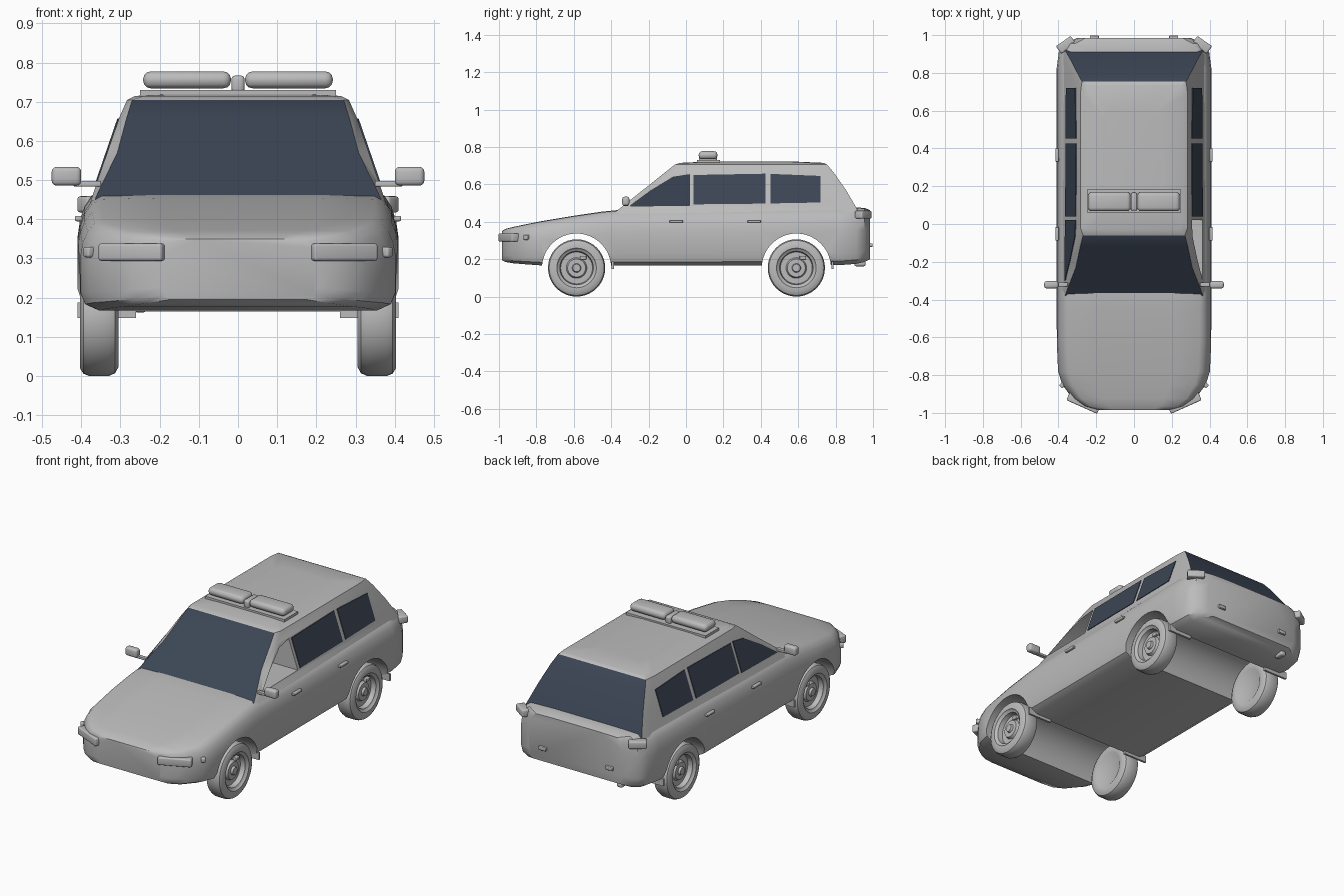
import bpy, bmesh, math
from mathutils import Matrix, Vector

cube = bpy.data.objects.get("Cube")
if cube:
    bpy.data.objects.remove(cube, do_unlink=True)


def material(name, color):
    m = bpy.data.materials.new(name)
    m.use_nodes = True
    m.diffuse_color = color
    m.node_tree.nodes["Principled BSDF"].inputs["Base Color"].default_value = color
    return m


GREY = material("body grey", (0.5, 0.5, 0.5, 1))
GLASS = material("dark glass", (0.045, 0.06, 0.09, 1))


def finish(name, bm, mats=(GREY,)):
    bmesh.ops.recalc_face_normals(bm, faces=bm.faces)
    mesh = bpy.data.meshes.new(name)
    bm.to_mesh(mesh)
    bm.free()
    for m in mats:
        mesh.materials.append(m)
    ob = bpy.data.objects.new(name, mesh)
    bpy.context.collection.objects.link(ob)
    return ob


def activate(ob):
    bpy.ops.object.select_all(action="DESELECT")
    ob.select_set(True)
    bpy.context.view_layer.objects.active = ob


def smooth(ob, angle=35):
    activate(ob)
    bpy.ops.object.shade_smooth_by_angle(angle=math.radians(angle))


def loft(name, rings, mats=(GREY,)):
    """Skin closed rings of equal length and cap both ends."""
    bm = bmesh.new()
    rows = [[bm.verts.new(p) for p in ring] for ring in rings]
    n = len(rows[0])
    for a, b in zip(rows, rows[1:]):
        for i in range(n):
            j = (i + 1) % n
            bm.faces.new((a[i], a[j], b[j], b[i]))
    bm.faces.new(rows[0])
    bm.faces.new(rows[-1])
    return finish(name, bm, mats)


def lathe(name, profile, y, z, n=40, side=1):
    """Turn (x, radius) points around an axis along x."""
    rings = []
    for x, r in profile:
        angles = [math.tau * i / n for i in range(n)]
        rings.append([(side * x, y + r * math.cos(a), z + r * math.sin(a)) for a in angles])
    return loft(name, rings)


def block(name, loc, size, round_=0.0, turn=0.0):
    bm = bmesh.new()
    bmesh.ops.create_cube(bm, size=1, matrix=Matrix.Diagonal((*size, 1)))
    if round_:
        bmesh.ops.bevel(bm, geom=list(bm.edges), offset=round_, segments=3,
                        profile=0.5, affect="EDGES")
    bmesh.ops.transform(bm, matrix=Matrix.Translation(loc) @ Matrix.Rotation(turn, 4, "Z"),
                        verts=bm.verts)
    ob = finish(name, bm)
    smooth(ob, 40)
    return ob


def cut(ob, cutter):
    cutter.hide_render = True
    mod = ob.modifiers.new("cut", "BOOLEAN")
    mod.operation = "DIFFERENCE"
    mod.solver = "EXACT"
    mod.object = cutter
    activate(ob)
    bpy.ops.object.modifier_apply(modifier=mod.name)
    bpy.data.objects.remove(cutter, do_unlink=True)


SIDES = (("left", 1), ("right", -1))
AXLES = (("front", -0.585), ("rear", 0.59))

# Lower body: one half section swept through stations (y, half width, bottom, top)
section = [(0.88, 0), (0.97, 0.07), (1, 0.2), (1, 0.6), (0.985, 0.74), (0.955, 0.86),
           (0.91, 0.95), (0.85, 0.99), (0.5, 1)]
stations = [(-0.985, 0.2, 0.195, 0.35), (-0.965, 0.27, 0.185, 0.362), (-0.925, 0.325, 0.178, 0.372),
            (-0.85, 0.38, 0.172, 0.388), (-0.78, 0.402, 0.167, 0.402), (-0.6, 0.41, 0.165, 0.432),
            (-0.45, 0.41, 0.165, 0.454), (-0.37, 0.41, 0.165, 0.462), (0, 0.41, 0.165, 0.465),
            (0.4, 0.41, 0.165, 0.47), (0.82, 0.41, 0.168, 0.476), (0.91, 0.398, 0.175, 0.476),
            (0.955, 0.37, 0.185, 0.474), (0.985, 0.3, 0.2, 0.462)]
rings = []
for y, w, lo, hi in stations:
    half = [(u * w, y, lo + v * (hi - lo)) for u, v in section]
    rings.append(half + [(-x, yy, z) for x, yy, z in reversed(half)])
body = loft("lower_body", rings)
for label, y in AXLES:
    cut(body, lathe("arch_cutter", [(-0.6, 0.185), (0.6, 0.185)], y, 0.152, 64))
smooth(body)

# Cabin: horizontal rings (z, front y, back y, half width, front glass half, rear glass half)
levels = [(0.44, -0.395, 0.93, 0.378, 0.37, 0.372), (0.48, -0.343, 0.908, 0.365, 0.352, 0.358),
          (0.57, -0.23, 0.855, 0.334, 0.308, 0.328), (0.66, -0.117, 0.792, 0.303, 0.284, 0.296),
          (0.705, -0.06, 0.755, 0.283, 0.27, 0.276), (0.715, -0.03, 0.735, 0.262, 0.24, 0.25),
          (0.721, 0.1, 0.6, 0.15, 0.13, 0.13)]
rings = []
for z, yf, yb, w, f, r in levels:
    half = [(f, yf, z), (w, yf + 0.04, z), (w, yb - 0.06, z), (r, yb, z)]
    rings.append(half + [(-x, y, zz) for x, y, zz in reversed(half)])
cabin = loft("cabin", rings, (GREY, GLASS))
for p in cabin.data.polygons:
    if abs(p.normal.x) < 0.1 and abs(p.normal.y) > 0.4 and p.center.z < 0.7:
        p.material_index = 1

# Side windows as (y, z) outlines; the left front one is an open hole
front_window = [(-0.3, 0.484), (0.02, 0.488), (0.02, 0.652), (-0.07, 0.638), (-0.19, 0.565)]
middle_window = [(0.04, 0.493), (0.425, 0.497), (0.425, 0.657), (0.04, 0.65)]
rear_window = [(0.452, 0.498), (0.72, 0.503), (0.72, 0.645), (0.452, 0.656)]


def pane(name, outline, side):
    loft(name, [[(side * (0.365 - (z - 0.48) * 0.3444 + o), y, z) for y, z in outline]
                for o in (-0.004, 0.004)], (GLASS,))


for label, s in SIDES:
    pane(label + "_middle_window", middle_window, s)
    pane(label + "_rear_window", rear_window, s)
pane("right_front_window", front_window, -1)
cut(cabin, loft("window_cutter", [[(x, y, z) for y, z in front_window] for x in (-0.25, 0.5)]))
loft("inner_window", [[(x, y, z) for y, z in front_window] for x in (-0.252, -0.246)], (GLASS,))
smooth(cabin, 25)

# Wheels: tyre, dished rim and hub in one turned profile
wheel = [(0.312, 0.002), (0.312, 0.09), (0.306, 0.1), (0.305, 0.13), (0.314, 0.146), (0.33, 0.153),
         (0.38, 0.153), (0.395, 0.147), (0.404, 0.132), (0.404, 0.106), (0.396, 0.1), (0.392, 0.09),
         (0.365, 0.085), (0.365, 0.055), (0.38, 0.048), (0.38, 0.024), (0.392, 0.02), (0.392, 0.002)]
for label, s in SIDES:
    for end, y in AXLES:
        smooth(lathe(f"{end}_{label}_wheel", wheel, y, 0.153, 40, s))
        block(f"{end}_{label}_rim_tab", (s * 0.372, y + 0.035, 0.208), (0.022, 0.035, 0.02), 0.004)
        block(f"{end}_{label}_mud_flap", (s * 0.335, y + 0.193, 0.168), (0.15, 0.012, 0.04))

# Lamps, mirrors, handles and rear fittings on both sides
for label, s in SIDES:
    block(label + "_headlight", (s * 0.268, -0.948, 0.316), (0.178, 0.045, 0.044), 0.007, s * 0.42)
    block(label + "_side_marker", (s * 0.378, -0.852, 0.316), (0.024, 0.03, 0.026), 0.006, s * 0.9)
    block(label + "_tail_light", (s * 0.36, 0.948, 0.438), (0.095, 0.05, 0.042), 0.008, -s * 0.6)
    block(label + "_mirror_arm", (s * 0.385, -0.32, 0.491), (0.07, 0.022, 0.014), 0.003)
    block(label + "_mirror", (s * 0.438, -0.322, 0.51), (0.075, 0.038, 0.048), 0.012)
    block(label + "_rear_fitting", (s * 0.21, 0.988, 0.275), (0.048, 0.02, 0.02), 0.004)
    for end, y in (("front", -0.052), ("rear", 0.365)):
        block(f"{end}_{label}_door_handle", (s * 0.407, y, 0.402), (0.018, 0.072, 0.014), 0.004)
    block(label + "_light_bar", (s * 0.13, 0.118, 0.756), (0.224, 0.1, 0.043), 0.019)

# Roof mount and exhaust
block("light_bar_mount", (0, 0.121, 0.721), (0.5, 0.122, 0.018))
block("light_bar_joint", (0, 0.118, 0.745), (0.034, 0.095, 0.044), 0.01)
block("exhaust_pipe", (-0.25, 0.93, 0.176), (0.034, 0.06, 0.028), 0.01)
